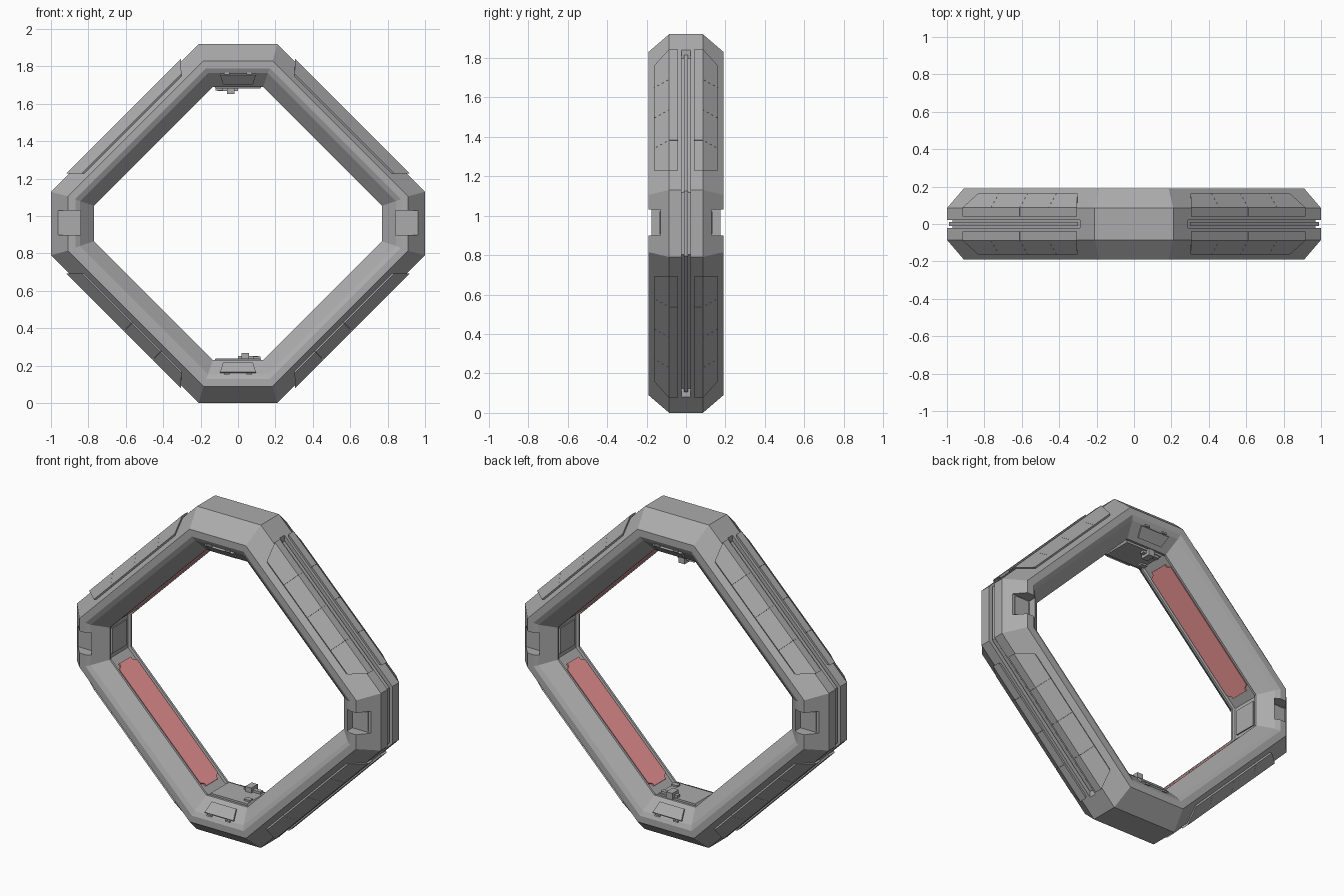
import bpy, bmesh, math

if "Cube" in bpy.data.objects:
    bpy.data.objects.remove(bpy.data.objects["Cube"])

CZ = 0.96          # height of the frame centre
R2 = math.sqrt(2)


def material(name, rgb):
    m = bpy.data.materials.new(name)
    m.diffuse_color = (*rgb, 1)
    m.use_nodes = True
    m.node_tree.nodes["Principled BSDF"].inputs["Base Color"].default_value = m.diffuse_color
    return m


grey = material("dark_grey", (.41, .41, .41))
red = material("red_panel", (.82, .29, .29))


def build(name, groups, ring=False, mat=grey):
    """Skin groups of equal-length point loops; cap the ends or close into a ring."""
    bm = bmesh.new()
    for loops in groups:
        vs = [[bm.verts.new(p) for p in lp] for lp in loops]
        n = len(vs[0])
        for i in range(len(vs) if ring else len(vs) - 1):
            a, b = vs[i], vs[(i + 1) % len(vs)]
            for j in range(n):
                k = (j + 1) % n
                bm.faces.new((a[j], a[k], b[k], b[j]))
        if not ring:
            bm.faces.new(vs[0])
            bm.faces.new(vs[-1][::-1])
    bmesh.ops.recalc_face_normals(bm, faces=bm.faces)
    me = bpy.data.meshes.new(name)
    bm.to_mesh(me)
    bm.free()
    ob = bpy.data.objects.new(name, me)
    bpy.context.collection.objects.link(ob)
    me.materials.append(mat)
    return ob


def octagon(w, h, c, y):
    """Octagon |x|<=w, |z|<=h, |x|+|z|<=c at depth y."""
    q = [(w, w - c), (w, c - w), (c - h, h), (h - c, h),
         (-w, c - w), (-w, w - c), (h - c, -h), (c - h, -h)]
    return [(x, y, z + CZ) for x, z in q]


def prism(pts, y0, y1):
    """Extrude an x,z outline (z relative to centre) along y."""
    return [[(x, y, z + CZ) for x, z in pts] for y in (y0, y1)]


def box(x0, x1, y0, y1, z0, z1):
    return prism([(x0, z0), (x1, z0), (x1, z1), (x0, z1)], y0, y1)


def turn(groups, s):
    """Rotate half a turn about the depth axis when s is -1."""
    return [[[(s * x, y, CZ + s * (z - CZ)) for x, y, z in lp] for lp in g]
            for g in groups]


def diag(sx, sz, t, n, y):
    """Point on a diagonal arm: t along the arm, n outward, y depth."""
    return (sx * (n + t) / R2, y, CZ + sz * (n - t) / R2)


def cut(ob, cutter):
    m = ob.modifiers.new("cut", 'BOOLEAN')
    m.operation = 'DIFFERENCE'
    m.solver = 'EXACT'
    m.object = cutter
    cutter.hide_render = True
    cutter.hide_set(True)


# Main frame: faceted octagonal ring with an inner channel
half = [(1.0, .96, 1.17, .085), (.91, .87, 1.055, .19), (.87, .83, 1.0, .19),
        (.845, .805, .965, .177), (.77, .73, .865, .105), (.77, .73, .865, .092),
        (.785, .745, .885, .088)]
section = half + [(w, h, c, -y) for w, h, c, y in reversed(half)]
frame = build("frame", [[octagon(*s) for s in section]], ring=True)


# Outer grooves running over both diagonals and the side, with a rail inside
def side_band(s, out, deep, x0):
    """Band outline following the outer edge between two offsets."""
    def path(d):
        w, c = 1.0 - d, 1.17 - d * R2
        return [(x0, c - x0), (w, c - w), (w, w - c), (x0, x0 - c)]
    return [(s * x, z) for x, z in path(out) + path(deep)[::-1]]


for s in (-1, 1):
    cut(frame, build("groove_cutter", [prism(side_band(s, -.04, .03, .29), -.022, .022)]))
    build("groove_rail", [prism(side_band(s, .012, .04, .3), -.011, .011)])

# Side notches, each with a thin plate on its floor
for sx in (-1, 1):
    for sy in (-1, 1):
        cut(frame, build("notch_cutter",
                         [box(sx * .842, sx * 1.1, sy * .128, sy * .3, -.06, .07)]))
        build("notch_plate", [box(sx * .856, sx * .948, sy * .12, sy * .134, -.052, .062)])
    # Panel on the inner face of each side
    build("inner_side_panel", [box(sx * .778, sx * .8, -.07, .07, -.075, .075)])

# Diagonal arms: segmented armour outside, red panel inside
armour = [(.04, .839), (.087, .839), (.162, .78), (.153, .762), (.085, .81), (.04, .81)]
T0, HALF, GAP = .025, .435, .0004
for sx in (-1, 1):
    for sz in (-1, 1):
        for sy in (-1, 1):
            segs = []
            for i in range(4):
                loops = []
                for k, gap in ((i, GAP), (i + 1, -GAP)):
                    loop = []
                    for y, n in armour:
                        t = -HALF + k * HALF / 2 + gap
                        lim = HALF - (.839 - n)       # ends taper with the chamfer
                        t = max(-lim, min(lim, t))
                        loop.append(diag(sx, sz, T0 + t, n, sy * y))
                    loops.append(loop)
                segs.append(loops)
            build("armour_panel", segs)
        q = [(.405, .055), (.39, .055), (.375, .082)]
        outline = (q + [(-t, y) for t, y in q[::-1]]
                   + [(-t, -y) for t, y in q] + [(t, -y) for t, y in q[::-1]])
        build("red_inner_panel",
              [[[diag(sx, sz, .028 + t, n, y) for t, y in outline] for n in (.635, .617)]],
              mat=red)

# Bottom and top fittings; the top one is the bottom one turned half round
for s, tag in ((1, "bottom"), (-1, "top")):
    base = prism([(-.14, -.76), (.14, -.76), (.12, -.722), (-.12, -.722)], -.086, .086)
    build(tag + "_inner_plate", turn([base], s))
    latch = [box(.02, .06, .04, .1, -.73, -.692),
             box(0, .11, .055, .08, -.73, -.708),
             box(.08, .12, -.06, -.03, -.73, -.712)]
    build(tag + "_latch", turn(latch, s))
    # Raised tabs lying on the inner chamfer, front and back
    for sy in (-1, 1):
        tab = [[(x, sy * (y + lift * .7), z + lift * .7) for x, y, z in
                ((-.095, .172, .16), (.095, .172, .16),
                 (.08, .125, .209), (-.08, .125, .209))]
               for lift in (-.01, .01)]
        feet = [box(x - .015, x + .015, sy * .165, sy * .187, -.808, -.798)
                for x in (-.06, .06)]
        build(tag + "_chamfer_tab", turn([tab] + feet, s))
